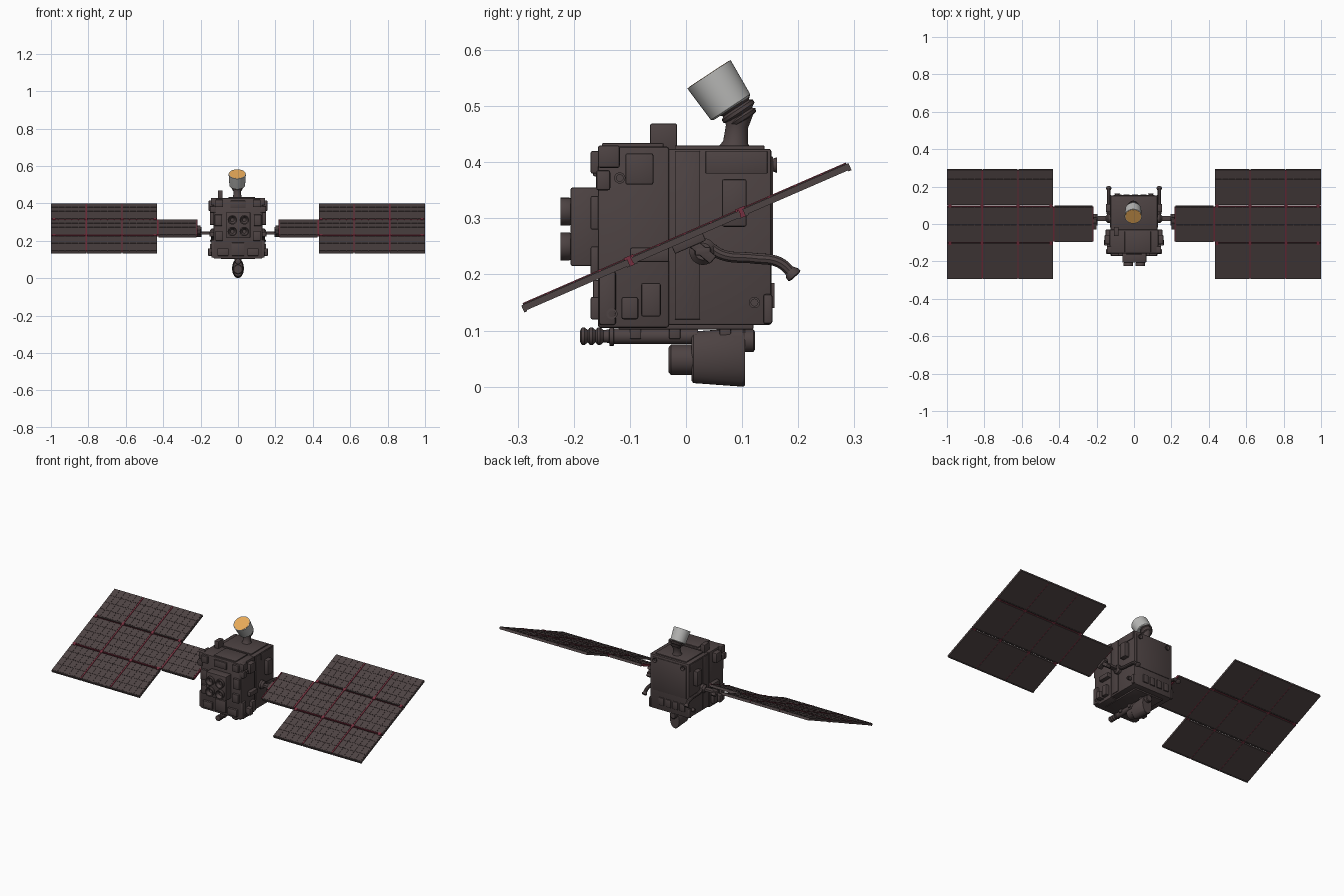
import bpy, bmesh, math
from mathutils import Matrix, Vector


def material(name, rgb):
    m = bpy.data.materials.new(name)
    m.diffuse_color = (*rgb, 1)
    return m


UMBER = material("dark umber", (0.075, 0.056, 0.056))
RED = material("dark red", (0.19, 0.03, 0.05))
GREY = material("light grey", (0.48, 0.48, 0.47))
ORANGE = material("orange", (0.80, 0.40, 0.10))
I4 = Matrix.Identity(4)


def finish(name, bm, mat, M=I4):
    bmesh.ops.recalc_face_normals(bm, faces=bm.faces[:])
    bm.transform(M)
    me = bpy.data.meshes.new(name)
    bm.to_mesh(me)
    bm.free()
    me.materials.append(mat)
    me.shade_smooth()
    me.set_sharp_from_angle(angle=math.radians(35))
    ob = bpy.data.objects.new(name, me)
    bpy.context.collection.objects.link(ob)
    return ob


def boxes(name, spans, mat=UMBER, M=I4, bevel=0.0):
    """One mesh of boxes given as (x0, x1, y0, y1, z0, z1)."""
    bm = bmesh.new()
    for x0, x1, y0, y1, z0, z1 in spans:
        T = Matrix.Translation(((x0 + x1) / 2, (y0 + y1) / 2, (z0 + z1) / 2))
        S = Matrix.Diagonal((abs(x1 - x0), abs(y1 - y0), abs(z1 - z0), 1))
        bmesh.ops.create_cube(bm, size=1, matrix=T @ S)
    if bevel:
        bmesh.ops.bevel(bm, geom=bm.edges[:], offset=bevel, segments=2,
                        affect='EDGES', profile=0.5)
    return finish(name, bm, mat, M)


def lathe(name, profile, origin, axis, mat=UMBER, n=32, squash=1.0):
    """Revolve (radius, distance) points round an axis from origin."""
    bm = bmesh.new()
    rings = []
    for r, h in profile:
        rings.append([bm.verts.new((r * math.cos(2 * math.pi * i / n),
                                    r * math.sin(2 * math.pi * i / n), h)) for i in range(n)])
    for a, b in zip(rings, rings[1:]):
        for i in range(n):
            j = (i + 1) % n
            bm.faces.new((a[i], a[j], b[j], b[i]))
    bm.faces.new(rings[0])
    bm.faces.new(rings[-1])
    R = Vector(axis).to_track_quat('Z', 'Y').to_matrix().to_4x4()
    M = Matrix.Translation(origin) @ Matrix.Diagonal((squash, 1, 1, 1)) @ R
    return finish(name, bm, mat, M)


def tube(name, pts, r, mat=UMBER):
    cu = bpy.data.curves.new(name, 'CURVE')
    cu.dimensions = '3D'
    cu.bevel_depth = r
    cu.bevel_resolution = 3
    cu.use_fill_caps = True
    sp = cu.splines.new('BEZIER')
    sp.bezier_points.add(len(pts) - 1)
    for p, co in zip(sp.bezier_points, pts):
        p.co = co
        p.handle_left_type = p.handle_right_type = 'AUTO'
    tmp = bpy.data.objects.new(name + "_path", cu)
    bpy.context.collection.objects.link(tmp)
    bpy.context.view_layer.update()
    ev = tmp.evaluated_get(bpy.context.evaluated_depsgraph_get())
    bm = bmesh.new()
    bm.from_mesh(ev.to_mesh())
    ev.to_mesh_clear()
    bpy.data.objects.remove(tmp)
    return finish(name, bm, mat)


# Main body: rear box, slightly taller front section, edge rails
boxes("body", [(-0.125, 0.125, -0.04, 0.152, 0.11, 0.424)], bevel=0.004)
boxes("front_section", [(-0.13, 0.13, -0.157, -0.03, 0.105, 0.428)], bevel=0.005)
boxes("top_plate", [(-0.10, 0.10, -0.02, 0.14, 0.42, 0.43),
                    (-0.05, 0.09, -0.15, -0.04, 0.42, 0.434)], bevel=0.002)
boxes("top_sensor_box", [(-0.108, -0.082, -0.064, -0.016, 0.42, 0.469)], bevel=0.003)

# Equipment on both side walls
for s, side in ((-1, "left"), (1, "right")):
    x = 0.12 * s
    boxes(side + "_side_units", [
        (x, s * 0.145, -0.157, -0.118, 0.39, 0.430), (x, s * 0.157, -0.108, -0.058, 0.36, 0.416),
        (x, s * 0.150, -0.160, -0.135, 0.350, 0.386), (x, s * 0.142, -0.155, -0.125, 0.110, 0.205),
        (x, s * 0.160, -0.115, -0.085, 0.120, 0.160), (x, s * 0.150, -0.080, -0.045, 0.125, 0.185),
        (x, s * 0.152, -0.100, -0.030, 0.222, 0.248), (x, s * 0.150, 0.064, 0.108, 0.285, 0.37),
        (x, s * 0.133, 0.138, 0.154, 0.112, 0.165)], bevel=0.004)
    boxes(side + "_side_plate", [(x, s * 0.129, -0.02, 0.025, 0.12, 0.42),
                                 (x, s * 0.129, 0.035, 0.145, 0.38, 0.42)], bevel=0.001)
    for k, (y, z) in enumerate(((-0.118, 0.372), (-0.132, 0.13), (0.122, 0.15))):
        lathe(f"{side}_port_{k}", [(0.010, 0), (0.010, 0.022), (0.006, 0.022), (0.006, 0.016)],
              (s * 0.122, y, z), (s, 0, 0), n=16)
    # Curved waste pipe running back past the rear wall
    tube(side + "_rear_pipe", [(s * 0.135, 0.04, 0.250), (s * 0.136, 0.065, 0.235),
                               (s * 0.135, 0.12, 0.229), (s * 0.135, 0.165, 0.222),
                               (s * 0.135, 0.192, 0.200)], 0.010)
    lathe(side + "_pipe_end", [(0.009, 0), (0.014, 0.008), (0.014, 0.014), (0.010, 0.016)],
          (s * 0.135, 0.184, 0.208), (0, 0.66, -0.75), n=16)
    lathe(side + "_rear_thruster", [(0.010, 0), (0.014, 0.012), (0.012, 0.012), (0.006, 0.004)],
          (s * 0.09, 0.15, 0.395), (0, 1, 0.0), n=16)

# Front instrument box with four open nozzles
boxes("nozzle_box", [(-0.062, 0.066, -0.206, -0.15, 0.215, 0.355)], bevel=0.004)
for i, nx in enumerate((-0.030, 0.034)):
    for j, nz in enumerate((0.250, 0.312)):
        lathe(f"nozzle_{i}{j}", [(0.020, 0), (0.025, 0.008), (0.025, 0.024), (0.020, 0.024),
                                 (0.010, 0.008)], (nx, -0.200, nz), (0, -1, 0), n=24)
boxes("front_units", [(s * a, s * b, -0.170, -0.15, z0, z1)
                      for s in (-1, 1)
                      for a, b, z0, z1 in ((0.08, 0.12, 0.38, 0.42), (0.085, 0.125, 0.28, 0.34),
                                           (0.08, 0.12, 0.20, 0.25), (0.05, 0.11, 0.12, 0.16))]
      + [(-0.04, 0.04, -0.166, -0.15, 0.375, 0.415), (-0.035, 0.035, -0.166, -0.15, 0.12, 0.19)],
      bevel=0.003)

# Rear wall panels and low row of boxes
boxes("rear_plates", [(-0.11, 0.11, 0.148, 0.155, 0.22, 0.41)], bevel=0.001)
boxes("rear_units", [(a, a + 0.032, 0.148, 0.158, 0.14, 0.185)
                     for a in (-0.10, -0.055, -0.01, 0.035)], bevel=0.002)
boxes("belly_plate", [(-0.09, 0.09, -0.12, 0.12, 0.102, 0.115)], bevel=0.002)

# Dish antenna: neck, ribbed joint, drum and orange cover
AXIS = Vector((0, -0.55, 0.835)).normalized()
BASE = Vector((-0.004, 0.081, 0.496))
lathe("dish_neck", [(0.030, 0), (0.022, 0.012), (0.020, 0.04), (0.026, 0.062), (0.015, 0.075)],
      (-0.004, 0.087, 0.424), (0, 0.1, 1))
lathe("dish_joint", [(0.014, 0), (0.026, 0.003), (0.029, 0.009), (0.024, 0.013), (0.033, 0.018),
                     (0.033, 0.024), (0.027, 0.028), (0.034, 0.034)],
      BASE - AXIS * 0.032 + Vector((0, 0.006, 0.004)), AXIS)
lathe("dish_drum", [(0.038, 0), (0.042, 0.003), (0.046, 0.070), (0.046, 0.073), (0.042, 0.073),
                    (0.042, 0.068)], BASE, AXIS, GREY, 48)
lathe("dish_cover", [(0.0425, 0.066), (0.0425, 0.0735)], BASE, AXIS, ORANGE, 48)

# Underside sampler drum and its forward tube
lathe("sampler_drum", [(0.042, 0), (0.046, 0.003), (0.0525, 0.092), (0.050, 0.095)],
      (0, 0.010, 0.0525), (0, 1, 0), squash=0.6)
lathe("sampler_front", [(0.022, 0), (0.027, 0.004), (0.027, 0.05)], (0, -0.031, 0.048), (0, 1, 0))
lathe("sampler_rear_cap", [(0.020, 0), (0.020, 0.028), (0.016, 0.031)], (0, 0.092, 0.082), (0, 1, 0))
bell = [(0.009, 0)]
for k in range(3):
    bell += [(0.015, 0.003 + k * 0.014), (0.016, 0.008 + k * 0.014), (0.011, 0.014 + k * 0.014)]
lathe("forward_tube", bell + [(0.012, 0.052), (0.017, 0.053), (0.017, 0.060), (0.014, 0.061),
                              (0.014, 0.21)], (0, -0.189, 0.090), (0, 1, 0), n=24)
boxes("tube_brackets", [(-0.018, 0.018, y, y + 0.02, 0.085, 0.11) for y in (-0.10, -0.03, 0.06)],
      bevel=0.002)

# Tilted solar wings: inner panel, then three columns by three rows
WING = Matrix.Translation((0, 0, 0.267)) @ Matrix.Rotation(math.radians(23.5), 4, 'X')
T = 0.0065
ROWS = ((-0.318, -0.112), (-0.104, 0.104), (0.112, 0.318))
COLS = ((0.432, 0.618), (0.623, 0.809), (0.814, 1.0))


def panel(name, s, xr, yr):
    (x0, x1), (y0, y1) = xr, yr
    spans = [(s * x0, s * x1, y0, y1, -T, T - 0.0015)]
    nx, ny, g = 5, 4, 0.004
    dx, dy = (x1 - x0 - g) / nx, (y1 - y0 - g) / ny
    for i in range(nx):
        for j in range(ny):
            a, b = x0 + g + i * dx, y0 + g + j * dy
            spans.append((s * a, s * (a + dx - g), b, b + dy - g, T - 0.003, T))
    # Stiffening rim on the underside
    for b in (y0, y1 - 0.006):
        spans.append((s * x0, s * x1, b, b + 0.006, -T - 0.002, -T + 0.002))
    boxes(name, spans, UMBER, WING)


for s, side in ((-1, "left"), (1, "right")):
    panel(side + "_inner_panel", s, (0.222, 0.425), ROWS[1])
    for i, c in enumerate(COLS):
        for j, r in enumerate(ROWS):
            panel(f"{side}_panel_{i}{j}", s, c, r)
    # Hinge strips between columns, and hinge blocks between rows
    strips = [(s * a, s * b, y0 + 0.004, y1 - 0.004, -0.005, T + 0.0015)
              for a, b in ((0.617, 0.624), (0.808, 0.815)) for y0, y1 in ROWS]
    strips += [(s * a, s * b, -0.1, 0.1, -0.005, T + 0.0015)
               for a, b in ((0.217, 0.223), (0.424, 0.433))]
    strips += [(s * (x - 0.008), s * (x + 0.008), k * 0.099, k * 0.117, -T - 0.002, T + 0.003)
               for x in (0.445, 0.6205, 0.8115, 0.985) for k in (-1, 1)]
    strips += [(s * 0.432, s * 1.0, k * 0.1025, k * 0.1055, -0.004, T + 0.001) for k in (-1, 1)]
    boxes(side + "_wing_hinges", strips, RED, WING)
    # Drive arm joining body and wing
    lathe(side + "_drive_hub", [(0.024, 0), (0.024, 0.02), (0.015, 0.03)],
          (s * 0.12, 0.03, 0.241), (s, 0, 0), n=24)
    boxes(side + "_drive_arm", [(s * 0.13, s * 0.222, 0.016, 0.044, 0.234, 0.249)], bevel=0.003)
    A = Matrix.Translation((0, 0.024, 0.246)) @ Matrix.Rotation(math.radians(-40), 4, 'X')
    boxes(side + "_arm_bracket", [(s * 0.195, s * 0.222, -0.036, 0.032, -0.009, 0.009)],
          UMBER, A, 0.003)
    boxes(side + "_wing_root", [(s * 0.200, s * 0.226, -0.03, 0.03, -0.02, 0.004)], UMBER, WING, 0.002)
